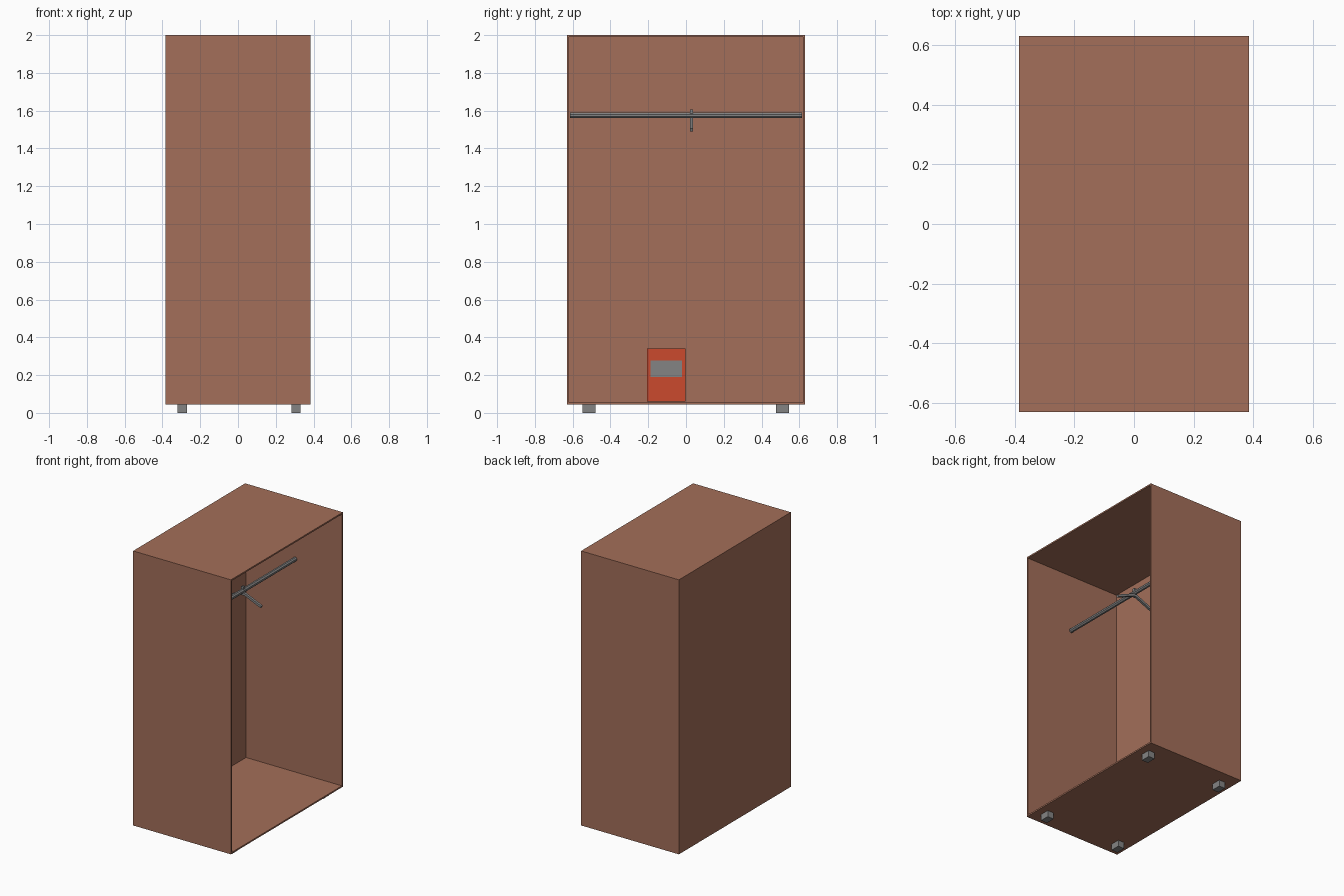
import bpy, bmesh, math
from mathutils import Matrix, Vector

if "Cube" in bpy.data.objects:
    bpy.data.objects.remove(bpy.data.objects["Cube"])


def material(name, rgb):
    m = bpy.data.materials.new(name)
    m.diffuse_color = (*rgb, 1)
    m.use_nodes = True
    m.node_tree.nodes["Principled BSDF"].inputs["Base Color"].default_value = m.diffuse_color
    return m


BROWN = material("brown_wood", (0.366, 0.157, 0.100))
GREY = material("grey_metal", (0.23, 0.23, 0.23))
RED = material("red_paint", (0.60, 0.068, 0.026))


def finish(name, bm, mat):
    bmesh.ops.recalc_face_normals(bm, faces=bm.faces)
    me = bpy.data.meshes.new(name)
    bm.to_mesh(me)
    bm.free()
    me.materials.append(mat)
    ob = bpy.data.objects.new(name, me)
    bpy.context.collection.objects.link(ob)
    return ob


def box_bm(lo, hi):
    lo, hi = Vector(lo), Vector(hi)
    bm = bmesh.new()
    bmesh.ops.create_cube(bm, size=1)
    for v in bm.verts:
        v.co = Vector(v.co[i] * (hi[i] - lo[i]) + (lo[i] + hi[i]) / 2 for i in range(3))
    return bm


def box(name, lo, hi, mat):
    return finish(name, box_bm(lo, hi), mat)


def rod(name, a, b, radius, sides, mat):
    a, b = Vector(a), Vector(b)
    bm = bmesh.new()
    turn = (b - a).to_track_quat('Z', 'Y').to_matrix().to_4x4()
    bmesh.ops.create_cone(bm, cap_ends=True, segments=sides, radius1=radius, radius2=radius,
                          depth=(b - a).length,
                          matrix=Matrix.Translation((a + b) / 2) @ turn
                          @ Matrix.Rotation(math.pi / sides, 4, 'Z'))
    return finish(name, bm, mat)


# Cabinet: a box hollowed out through its open +x side
WALL = 0.015
bm = box_bm((-0.385, -0.63, 0.045), (0.385, 0.63, 2.0))
opening = max(bm.faces, key=lambda f: f.calc_center_median().x)
bmesh.ops.inset_region(bm, faces=[opening], thickness=WALL)
hollow = bmesh.ops.extrude_face_region(bm, geom=[opening])
moved = [g for g in hollow["geom"] if isinstance(g, bmesh.types.BMVert)]
bmesh.ops.translate(bm, verts=moved, vec=(-0.77 + WALL, 0, 0))
if opening.is_valid:
    bmesh.ops.delete(bm, geom=[opening], context='FACES_ONLY')
finish("cabinet", bm, BROWN)

# Feet
for x, side in ((-0.294, "back"), (0.307, "open")):
    for y, end in ((-0.514, "left"), (0.511, "right")):
        box(f"foot_{side}_{end}", (x - 0.025, y - 0.034, 0), (x + 0.025, y + 0.034, 0.045), GREY)

# Hanging rail and clothes hanger
RX, RZ, HY = 0.02, 1.575, 0.029
rod("hanging_rail", (RX, -0.615, RZ), (RX, 0.615, RZ), 0.0155, 8, GREY)
box("hanger_hook", (RX - 0.009, HY - 0.009, 1.545), (RX + 0.009, HY + 0.009, 1.606), GREY)
for s, side in ((-1, "back"), (1, "open")):
    rod(f"hanger_arm_{side}", (RX, HY, 1.56), (RX + s * 0.145, HY, 1.498), 0.0115, 4, GREY)

# Red box against the back wall, with a grey plate on its front
box("red_box", (-0.37, -0.206, 0.06), (-0.12, -0.003, 0.34), RED)
box("box_plate", (-0.122, -0.187, 0.19), (-0.118, -0.022, 0.278), GREY)
